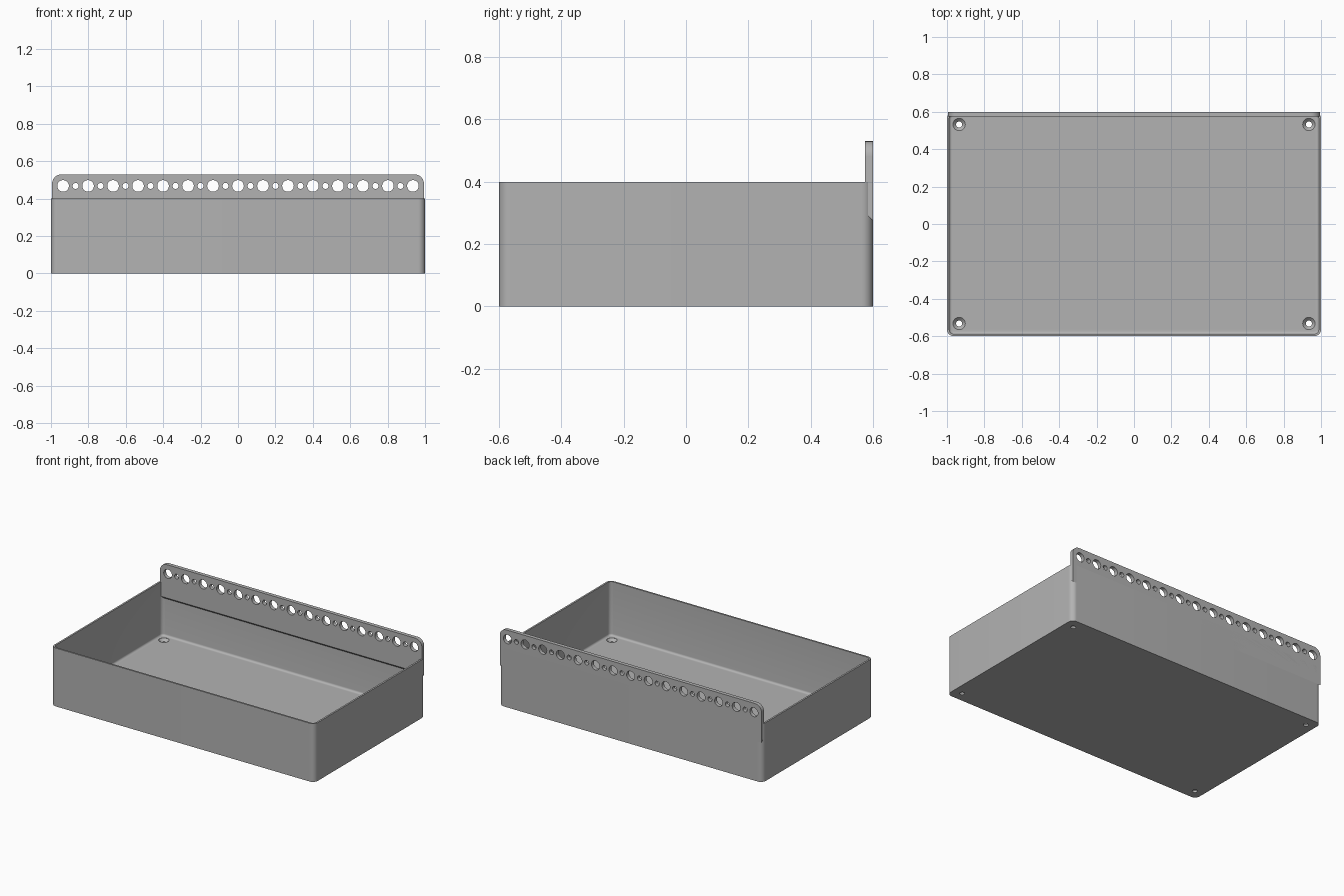
import bpy, bmesh
from math import pi, sin, cos, radians
from mathutils import Matrix

cube = bpy.data.objects.get("Cube")
if cube:
    bpy.data.objects.remove(cube, do_unlink=True)

grey = bpy.data.materials.new("plain grey")
grey.use_nodes = True
grey.diffuse_color = (0.45, 0.45, 0.45, 1)
grey.node_tree.nodes["Principled BSDF"].inputs["Base Color"].default_value = (0.45, 0.45, 0.45, 1)


def make_object(name, bm):
    bmesh.ops.recalc_face_normals(bm, faces=bm.faces)
    mesh = bpy.data.meshes.new(name)
    bm.to_mesh(mesh)
    bm.free()
    mesh.materials.append(grey)
    obj = bpy.data.objects.new(name, mesh)
    bpy.context.collection.objects.link(obj)
    return obj


def loft(bm, rings):
    """Skin a stack of equal point rings and cap both ends."""
    loops = [[bm.verts.new(p) for p in ring] for ring in rings]
    for a, b in zip(loops, loops[1:]):
        for i in range(len(a)):
            j = (i + 1) % len(a)
            bm.faces.new((a[i], a[j], b[j], b[i]))
    bm.faces.new(loops[0][::-1])
    bm.faces.new(loops[-1])


def rounded_ring(inset, z, steps=10):
    """Rounded rectangle of the tray plan, moved inwards by inset."""
    radius = 0.036 - inset
    points = []
    for k, (sx, sy) in enumerate([(1, 1), (-1, 1), (-1, -1), (1, -1)]):
        for i in range(steps + 1):
            a = (k + i / steps) * pi / 2
            points.append((sx * 0.964 + radius * cos(a), sy * 0.564 + radius * sin(a), z))
    return points


def circle(x, y, r, z, n=32):
    return [(x + r * cos(2 * pi * i / n), y + r * sin(2 * pi * i / n), z) for i in range(n)]


def cut(obj, cutter):
    """Subtract the cutter and discard it."""
    mod = obj.modifiers.new("holes", 'BOOLEAN')
    mod.operation, mod.solver, mod.object = 'DIFFERENCE', 'EXACT', cutter
    bpy.ops.object.select_all(action='DESELECT')
    bpy.context.view_layer.objects.active = obj
    obj.select_set(True)
    bpy.ops.object.modifier_apply(modifier=mod.name)
    bpy.data.objects.remove(cutter, do_unlink=True)
    bpy.ops.object.shade_smooth_by_angle(angle=radians(30))


# Open tray: outer wall, thin rim, inner wall, fillet down to the floor
wall, floor, fillet = 0.012, 0.03, 0.014
bm = bmesh.new()
rings = [rounded_ring(0, 0), rounded_ring(0, 0.4), rounded_ring(wall, 0.4)]
for i in range(6):
    a = i / 5 * pi / 2
    rings.append(rounded_ring(wall + fillet * (1 - cos(a)), floor + fillet * (1 - sin(a))))
loft(bm, rings)
tray = make_object("tray", bm)

# Countersunk screw holes in the four floor corners
bm = bmesh.new()
for x in (-0.935, 0.935):
    for y in (-0.532, 0.532):
        loft(bm, [circle(x, y, r, z) for r, z in
                  [(0.016, -0.02), (0.016, 0.012), (0.033, 0.029), (0.033, 0.06)]])
cut(tray, make_object("screw_hole_cutter", bm))

# Back hanging rail: rounded top corners, sloping underside
half, top, radius = 0.994, 0.53, 0.05
outline = [(-half, 0.275), (half, 0.275)]
for cx, start in ((half - radius, 0), (radius - half, pi / 2)):
    for i in range(11):
        a = start + i / 10 * pi / 2
        outline.append((cx + radius * cos(a), top - radius + radius * sin(a)))
bm = bmesh.new()
loft(bm, [[(x, 0.6, z) for x, z in outline],
          [(x, 0.574, z + (0.026 if z < 0.3 else 0)) for x, z in outline]])
rail = make_object("hanging_rail", bm)

# Alternating large and small holes along the rail
bm = bmesh.new()
for i in range(-14, 15):
    bmesh.ops.create_cone(
        bm, cap_ends=True, segments=32, depth=0.2,
        radius1=0.031 if i % 2 == 0 else 0.016, radius2=0.031 if i % 2 == 0 else 0.016,
        matrix=Matrix.Translation((i * 0.0668, 0.587, 0.468)) @ Matrix.Rotation(pi / 2, 4, 'X'))
cut(rail, make_object("rail_hole_cutter", bm))
